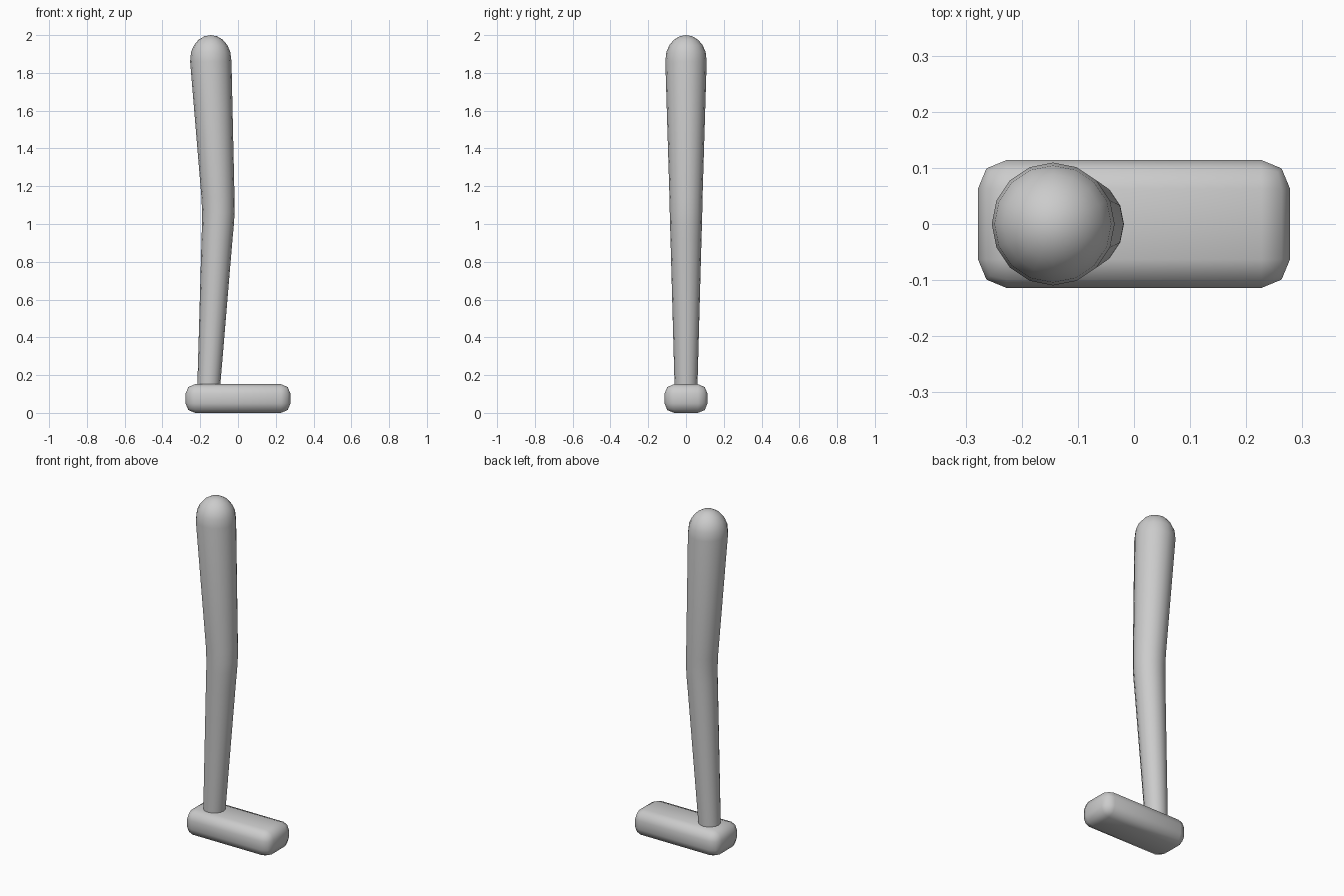
import bpy, bmesh, math

if "Cube" in bpy.data.objects:
    bpy.data.objects.remove(bpy.data.objects["Cube"])


def finish(bm, name, angle):
    bmesh.ops.recalc_face_normals(bm, faces=bm.faces[:])
    mesh = bpy.data.meshes.new(name)
    bm.to_mesh(mesh)
    bm.free()
    obj = bpy.data.objects.new(name, mesh)
    bpy.context.collection.objects.link(obj)
    bpy.ops.object.select_all(action='DESELECT')
    obj.select_set(True)
    bpy.context.view_layer.objects.active = obj
    bpy.ops.object.shade_smooth_by_angle(angle=math.radians(angle))
    return obj


# Foot: rounded block
bm = bmesh.new()
bmesh.ops.create_cube(bm, size=1)
bmesh.ops.scale(bm, vec=(0.556, 0.228, 0.152), verts=bm.verts[:])
bmesh.ops.translate(bm, vec=(0, 0, 0.076), verts=bm.verts[:])
bmesh.ops.bevel(bm, geom=bm.edges[:], offset=0.051, offset_type='OFFSET',
                segments=2, profile=0.5, affect='EDGES')
finish(bm, "foot", 50)

# Leg: tapered rings (z, x, radius), bent at the knee, domed at the hip
SIDES = 16
rings = [(0.12, -0.156, 0.060), (0.92, -0.111, 0.082), (1.00, -0.106, 0.0845),
         (1.06, -0.104, 0.086), (1.14, -0.106, 0.0875), (1.86, -0.144, 0.1095)]
dome_z, dome_x, dome_r, dome_h = 1.87, -0.1445, 0.1095, 0.13
for i in range(1, 5):
    a = math.pi / 2 * i / 5
    rings.append((dome_z + dome_h * math.sin(a), dome_x, dome_r * math.cos(a)))

bm = bmesh.new()
loops = []
for z, x, r in rings:
    loops.append([bm.verts.new((x + r * math.cos(2 * math.pi * k / SIDES),
                                r * math.sin(2 * math.pi * k / SIDES), z))
                  for k in range(SIDES)])
for low, high in zip(loops, loops[1:]):
    for k in range(SIDES):
        n = (k + 1) % SIDES
        bm.faces.new((low[k], low[n], high[n], high[k]))
bm.faces.new(loops[0][::-1])
tip = bm.verts.new((dome_x, 0, 2.0))
for k in range(SIDES):
    bm.faces.new((loops[-1][k], loops[-1][(k + 1) % SIDES], tip))
finish(bm, "leg", 50)
